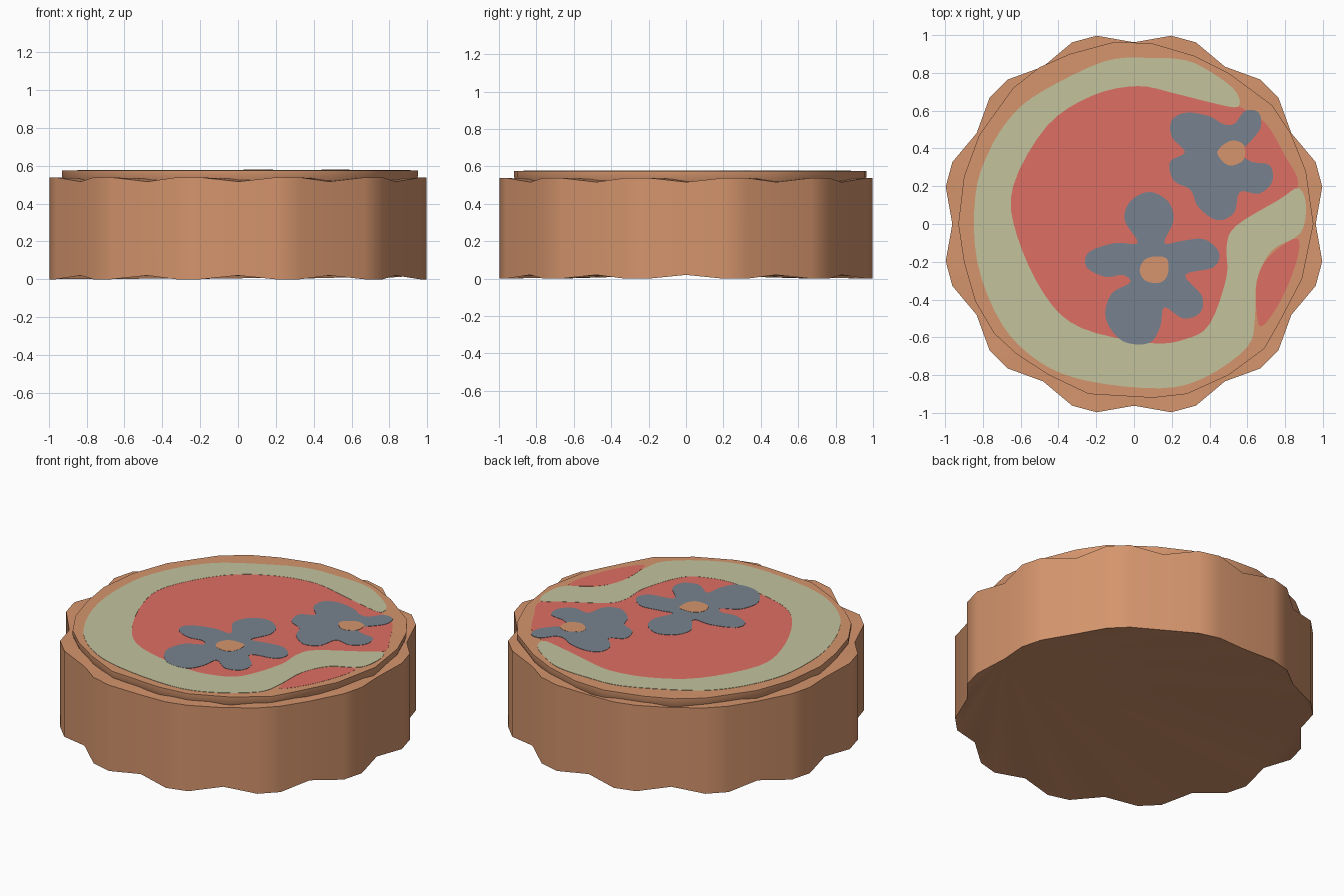
import bpy, bmesh, math
from mathutils import Vector


def material(name, srgb):
    m = bpy.data.materials.new(name)
    lin = [((c / 255 + 0.055) / 1.055) ** 2.4 for c in srgb]
    m.diffuse_color = (*lin, 1)
    return m


CLAY = material("clay orange", (213, 149, 109))
RED = material("brick red", (222, 111, 100))
GREEN = material("sage green", (195, 195, 158))
BLUE = material("slate blue", (119, 130, 142))


def loft(name, rings, mat):
    """Skin stacked closed rings of 3D points, then cap both ends."""
    bm = bmesh.new()
    rows = [[bm.verts.new(p) for p in ring] for ring in rings]
    n = len(rows[0])
    for a, b in zip(rows, rows[1:]):
        for i in range(n):
            j = (i + 1) % n
            bm.faces.new((a[i], a[j], b[j], b[i]))
    caps = [bm.faces.new(rows[0][::-1]), bm.faces.new(rows[-1])]
    bm.normal_update()
    bmesh.ops.triangulate(bm, faces=caps, ngon_method='EAR_CLIP')
    bmesh.ops.recalc_face_normals(bm, faces=bm.faces)
    me = bpy.data.meshes.new(name)
    bm.to_mesh(me)
    bm.free()
    me.materials.append(mat)
    ob = bpy.data.objects.new(name, me)
    bpy.context.collection.objects.link(ob)
    return ob


def smooth_loop(pts, steps=4):
    """Closed Catmull-Rom curve through 2D points."""
    out, n = [], len(pts)
    P = [Vector(p) for p in pts]
    for i in range(n):
        a, b, c, d = (P[(i + k) % n] for k in (-1, 0, 1, 2))
        for s in range(steps):
            t = s / steps
            out.append(0.5 * (2 * b + (c - a) * t + (2 * a - 5 * b + 4 * c - d) * t * t
                              + (3 * b - a - 3 * c + d) * t ** 3))
    return out


def plate(name, pts, layer, mat):
    """Thin painted shape lying on the lid."""
    loop = smooth_loop(pts)
    return loft(name, [[(p.x, p.y, h) for p in loop]
                       for h in (0.5745, 0.575 + 0.001 * layer)], mat)


# Scalloped body: twelve lobes, the notches pinched in radius and height
low, high, inner = [], [], []
for k in range(12):
    for off, r, notch in ((0, 0.962, 1), (11.2, 1.016, 0), (18.8, 1.016, 0)):
        a = math.radians(k * 30 + off)
        x, y = math.cos(a), math.sin(a)
        low.append((r * x, r * y, 0.02 * notch))
        high.append((r * x, r * y, 0.538 - 0.022 * notch))
        inner.append((0.88 * x, 0.88 * y, 0.53))
body = loft("scalloped_body", [low, high, inner], CLAY)

# Hand-cut lid, slightly irregular
lid_pts = [(0.95, 0), (0.91, 0.28), (0.83, 0.48), (0.73, 0.63), (0.5, 0.80), (0.32, 0.89),
           (0.1, 0.955), (-0.1, 0.965), (-0.34, 0.90), (-0.5, 0.83), (-0.64, 0.72),
           (-0.82, 0.47), (-0.9, 0.25), (-0.93, 0), (-0.9, -0.2), (-0.84, -0.41),
           (-0.74, -0.58), (-0.62, -0.69), (-0.45, -0.80), (-0.24, -0.9), (0.1, -0.92),
           (0.28, -0.9), (0.5, -0.80), (0.69, -0.66), (0.77, -0.52), (0.89, -0.29)]
lid = loft("lid", [[(x * s, y * s, z) for x, y in lid_pts]
                   for s, z in ((0.985, 0.51), (1.0, 0.545), (1.0, 0.575))], CLAY)

# Red ground, partly hidden under the green band
plate("red_ground", [(0.46, 0.66), (0.58, 0.61), (0.70, 0.53), (0.80, 0.36), (0.87, 0.22),
                     (0.80, 0.12), (0.60, -0.05), (0.55, -0.3), (0.45, -0.55), (0.1, -0.68),
                     (-0.3, -0.6), (-0.58, -0.35), (-0.7, 0), (-0.68, 0.3), (-0.45, 0.6),
                     (-0.1, 0.76), (0.2, 0.74)], 1, RED)
plate("red_leaf", [(0.87, -0.08), (0.86, -0.2), (0.78, -0.4), (0.68, -0.54), (0.65, -0.48),
                   (0.65, -0.3), (0.70, -0.19), (0.79, -0.11)], 1, RED)

# Green band sweeping round the lid
plate("green_band", [(0.55, 0.62), (0.54, 0.70), (0.43, 0.79), (0.28, 0.865), (0.07, 0.88),
                     (-0.16, 0.86), (-0.49, 0.70), (-0.65, 0.57), (-0.77, 0.38), (-0.84, 0.15),
                     (-0.83, -0.2), (-0.70, -0.53), (-0.5, -0.73), (-0.25, -0.83), (0.14, -0.87),
                     (0.38, -0.81), (0.6, -0.65), (0.64, -0.5), (0.65, -0.3), (0.73, -0.14),
                     (0.88, -0.05), (0.91, 0.1), (0.87, 0.19), (0.77, 0.13), (0.54, -0.01),
                     (0.49, -0.12), (0.49, -0.28), (0.40, -0.53), (0.27, -0.61), (0.08, -0.63),
                     (-0.28, -0.55), (-0.47, -0.38), (-0.62, -0.06), (-0.64, 0.2), (-0.46, 0.52),
                     (-0.22, 0.68), (0.02, 0.73), (0.22, 0.69), (0.42, 0.64)], 2, GREEN)

# Two five-petalled flowers with clay hearts
plate("large_flower", [(0.08, 0.17), (-0.02, 0.12), (-0.05, 0.02), (0.02, -0.1), (-0.1, -0.1),
                       (-0.24, -0.15), (-0.25, -0.23), (-0.15, -0.28), (-0.06, -0.27),
                       (-0.02, -0.31), (-0.12, -0.37), (-0.15, -0.5), (-0.06, -0.62),
                       (0.08, -0.63), (0.14, -0.54), (0.16, -0.44), (0.26, -0.5), (0.35, -0.47),
                       (0.36, -0.38), (0.27, -0.27), (0.42, -0.23), (0.45, -0.15), (0.37, -0.08),
                       (0.25, -0.09), (0.16, -0.1), (0.21, 0.02), (0.18, 0.12)], 3, BLUE)
plate("small_flower", [(0.2, 0.55), (0.28, 0.59), (0.40, 0.57), (0.47, 0.53), (0.53, 0.53),
                       (0.59, 0.60), (0.66, 0.59), (0.67, 0.51), (0.61, 0.43), (0.56, 0.38),
                       (0.62, 0.33), (0.72, 0.31), (0.73, 0.22), (0.66, 0.16), (0.56, 0.17),
                       (0.53, 0.06), (0.44, 0.02), (0.34, 0.09), (0.30, 0.18), (0.21, 0.23),
                       (0.19, 0.33), (0.27, 0.38), (0.2, 0.46)], 3, BLUE)
plate("large_flower_heart", [(0.03, -0.24), (0.07, -0.18), (0.17, -0.18), (0.18, -0.26),
                             (0.14, -0.31), (0.06, -0.30)], 4, CLAY)
plate("small_flower_heart", [(0.44, 0.38), (0.51, 0.44), (0.58, 0.42), (0.58, 0.34),
                             (0.50, 0.31)], 4, CLAY)

# Soft lobes with crisp rims
for ob in (body, lid):
    bpy.ops.object.select_all(action='DESELECT')
    ob.select_set(True)
    bpy.context.view_layer.objects.active = ob
    bpy.ops.object.shade_smooth_by_angle(angle=math.radians(30))
